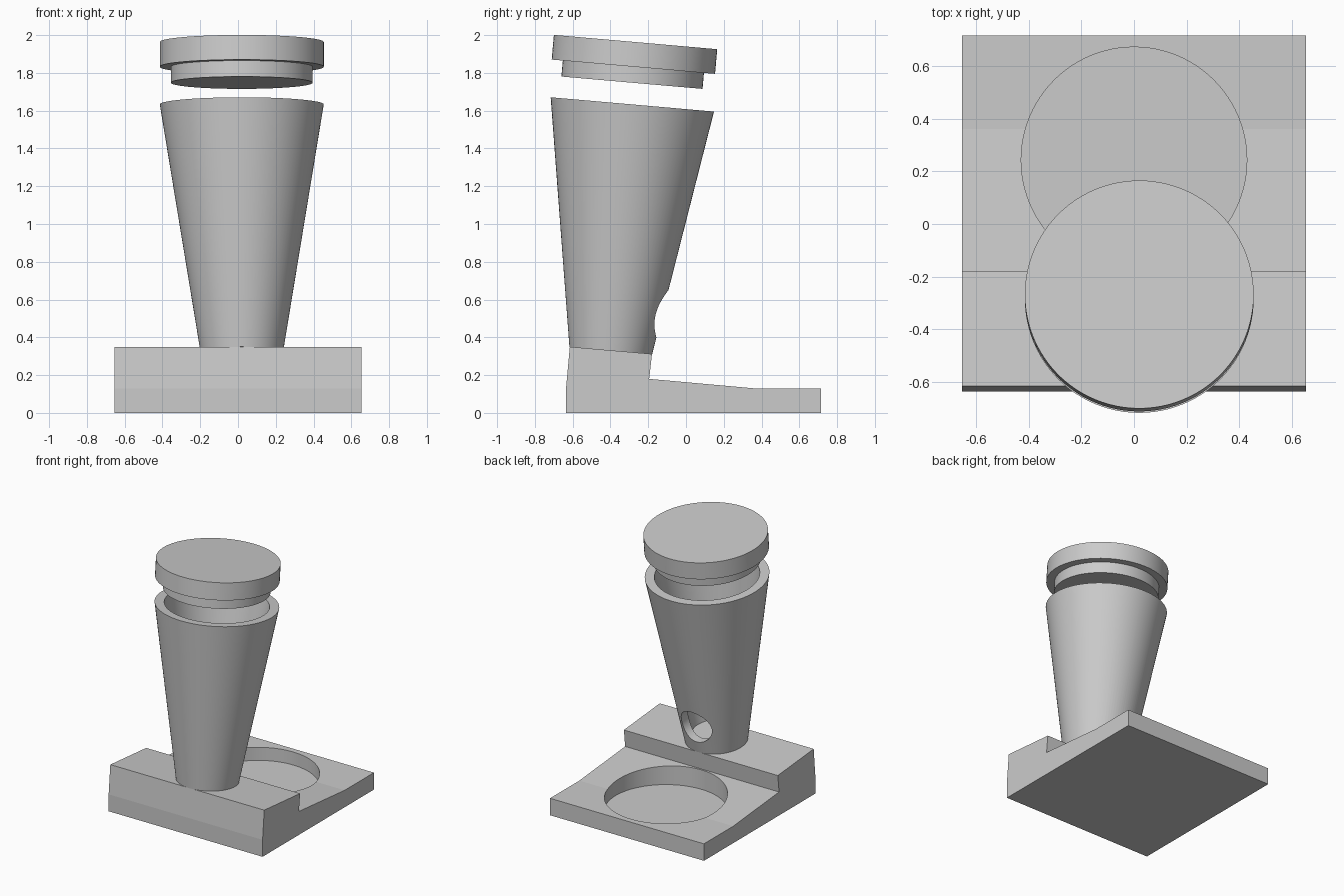
import bpy, bmesh, math
from mathutils import Matrix, Vector

cube = bpy.data.objects.get("Cube")
if cube:
    bpy.data.objects.remove(cube, do_unlink=True)

grey = bpy.data.materials.new("plain_grey")
grey.use_nodes = True
colour = (0.6, 0.6, 0.6, 1)
grey.diffuse_color = colour
grey.node_tree.nodes["Principled BSDF"].inputs["Base Color"].default_value = colour

SIDES = 96
LEAN = math.radians(-5)


def make_object(name, bm, matrix=Matrix()):
    bmesh.ops.recalc_face_normals(bm, faces=bm.faces)
    mesh = bpy.data.meshes.new(name)
    bm.to_mesh(mesh)
    bm.free()
    mesh.materials.append(grey)
    obj = bpy.data.objects.new(name, mesh)
    obj.matrix_world = matrix
    bpy.context.collection.objects.link(obj)
    return obj


def lathe(name, profile, matrix):
    """Turn a closed (radius, height) outline, from axis to axis, about z."""
    bm = bmesh.new()
    verts = [bm.verts.new((r, 0, z)) for r, z in profile]
    edges = [bm.edges.new(pair) for pair in zip(verts, verts[1:])]
    bmesh.ops.spin(bm, geom=verts + edges, cent=(0, 0, 0), axis=(0, 0, 1),
                   angle=math.tau, steps=SIDES, use_duplicate=False)
    bmesh.ops.remove_doubles(bm, verts=bm.verts, dist=0.0001)
    return make_object(name, bm, matrix)


def cut(target, cutter):
    """Subtract the cutter, then discard it."""
    cutter.hide_render = True
    mod = target.modifiers.new("cut", 'BOOLEAN')
    mod.operation, mod.solver, mod.object = 'DIFFERENCE', 'EXACT', cutter
    select(target)
    bpy.ops.object.modifier_apply(modifier=mod.name)
    bpy.data.objects.remove(cutter, do_unlink=True)


def select(obj):
    bpy.ops.object.select_all(action='DESELECT')
    obj.select_set(True)
    bpy.context.view_layer.objects.active = obj


def leaning(y, z):
    return Matrix.Translation((0.02, y, z)) @ Matrix.Rotation(LEAN, 4, 'X')


# Stepped base: side outline extruded across the width
outline = [(-0.635, 0), (0.715, 0), (0.715, 0.13), (0.36, 0.13),
           (-0.195, 0.18), (-0.18, 0.312), (-0.615, 0.35), (-0.635, 0.13)]
bm = bmesh.new()
side = bm.faces.new([bm.verts.new((-0.653, y, z)) for y, z in outline])
swept = bmesh.ops.extrude_face_region(bm, geom=[side])
bmesh.ops.translate(bm, vec=(1.306, 0, 0),
                    verts=[v for v in swept["geom"] if isinstance(v, bmesh.types.BMVert)])
base = make_object("base", bm)

# Round dish recess behind the step
cut(base, lathe("dish_cutter", [(0, 0), (0.428, 0), (0.428, 0.19), (0, 0.19)],
                Matrix.Translation((0, 0.243, 0.03))))

# Hollow tapered hopper, leaning with the step
hopper = lathe("hopper", [(0, 0), (0.22, 0), (0.434, 1.307), (0.367, 1.307),
                          (0.165, 0.06), (0, 0.06)], leaning(-0.398, 0.331))

# Outlet hole through the rear wall
hole_place = Matrix.Translation((0.02, -0.125, 0.525)) @ Matrix.Rotation(
    math.radians(-95), 4, 'X') @ Matrix.Translation((0, 0, -0.2))
cut(hopper, lathe("outlet_cutter", [(0, 0), (0.128, 0), (0.128, 0.4), (0, 0.4)], hole_place))

# Raised lid with its plug
lid = lathe("lid", [(0, 0), (0.375, 0), (0.375, 0.085), (0.434, 0.085),
                    (0.434, 0.216), (0, 0.216)], leaning(-0.286, 1.748))

for obj in (hopper, lid, base):
    select(obj)
    bpy.ops.object.shade_smooth_by_angle(angle=math.radians(30 if obj != base else 4))
